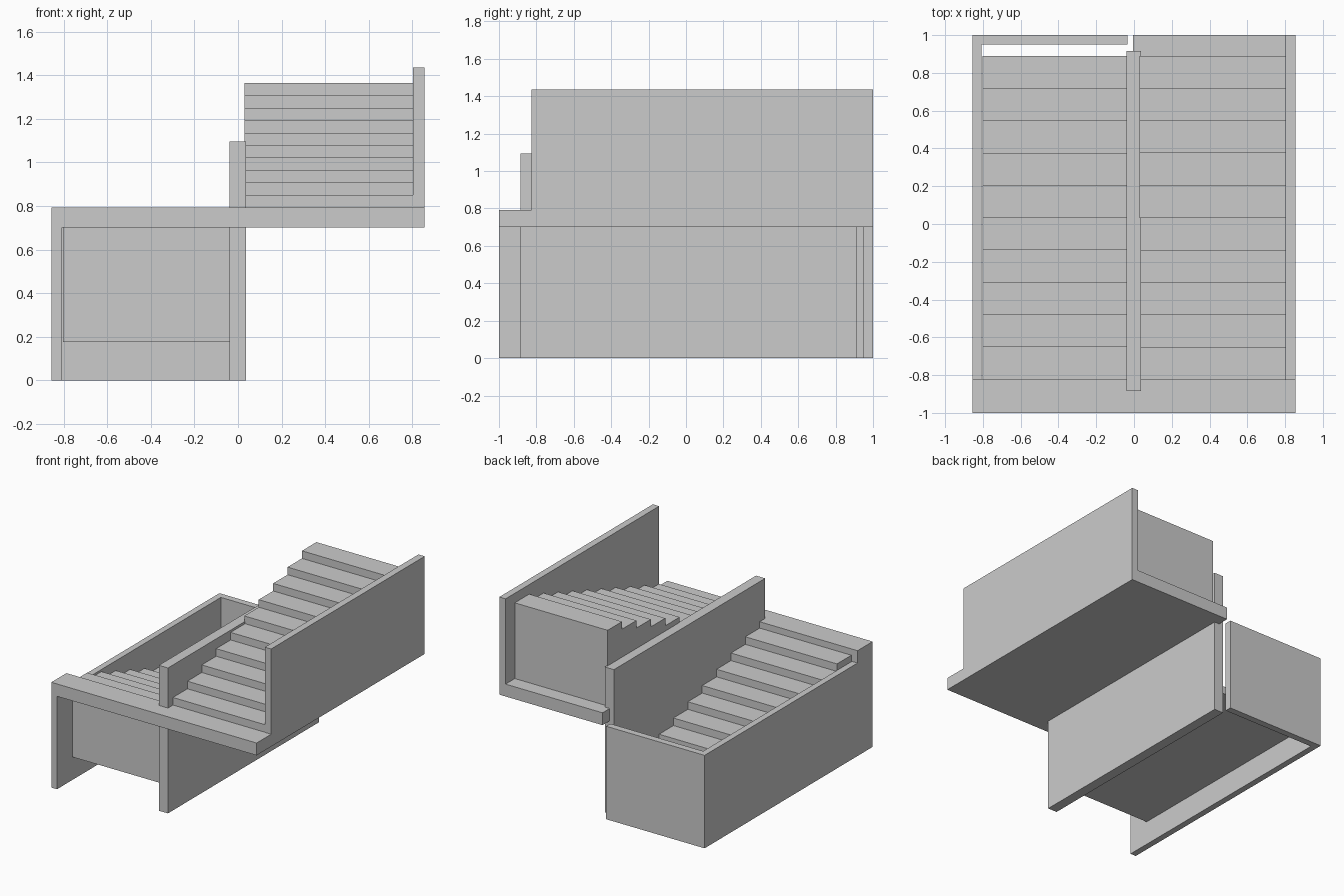
import bpy, bmesh

if "Cube" in bpy.data.objects:
    bpy.data.objects.remove(bpy.data.objects["Cube"])


def extrude(name, points, direction):
    """Solid made from a closed planar outline pushed along a direction."""
    bm = bmesh.new()
    face = bm.faces.new([bm.verts.new(p) for p in points])
    result = bmesh.ops.extrude_face_region(bm, geom=[face])
    moved = [g for g in result["geom"] if isinstance(g, bmesh.types.BMVert)]
    bmesh.ops.translate(bm, verts=moved, vec=direction)
    bmesh.ops.recalc_face_normals(bm, faces=bm.faces)
    mesh = bpy.data.meshes.new(name)
    bm.to_mesh(mesh)
    bm.free()
    obj = bpy.data.objects.new(name, mesh)
    bpy.context.collection.objects.link(obj)
    return obj


def box(name, x0, x1, y0, y1, z0, z1):
    outline = [(x0, y0, z0), (x1, y0, z0), (x1, y1, z0), (x0, y1, z0)]
    return extrude(name, outline, (0, 0, z1 - z0))


def flight(name, x0, x1, y_start, y_end, base, height, steps=10):
    """Solid flight with a flat underside, rising from y_start to y_end."""
    run, rise = (y_end - y_start) / steps, height / steps
    outline = [(x0, y_end, base), (x0, y_start, base)]
    for i in range(steps):
        z = base + rise * (i + 1)
        outline += [(x0, y_start + run * i, z), (x0, y_start + run * (i + 1), z)]
    return extrude(name, outline, (x1 - x0, 0, 0))


# Landing and upper floor slab, one L-shaped plate
slab = [(-0.855, -1), (0.855, -1), (0.855, 1), (-0.005, 1), (-0.005, -0.82), (-0.855, -0.82)]
extrude("landing_slab", [(x, y, 0.70) for x, y in slab], (0, 0, 0.093))

# Two matching flights, the lower one running the opposite way
flight("upper_flight", 0.03, 0.803, -0.825, 0.89, 0.793, 0.57)
flight("lower_flight", -0.803, -0.03, 0.89, -0.82, 0.175, 0.57)

# Walls
box("centre_wall", -0.04, 0.036, -0.885, 0.915, 0, 1.095)
box("upper_side_wall", 0.803, 0.855, -0.827, 1, 0.793, 1.435)
lower_wall = [(-0.855, -1), (-0.808, -1), (-0.808, 0.95), (-0.035, 0.95), (-0.035, 1), (-0.855, 1)]
extrude("lower_side_and_back_wall", [(x, y, 0) for x, y in lower_wall], (0, 0, 0.70))
